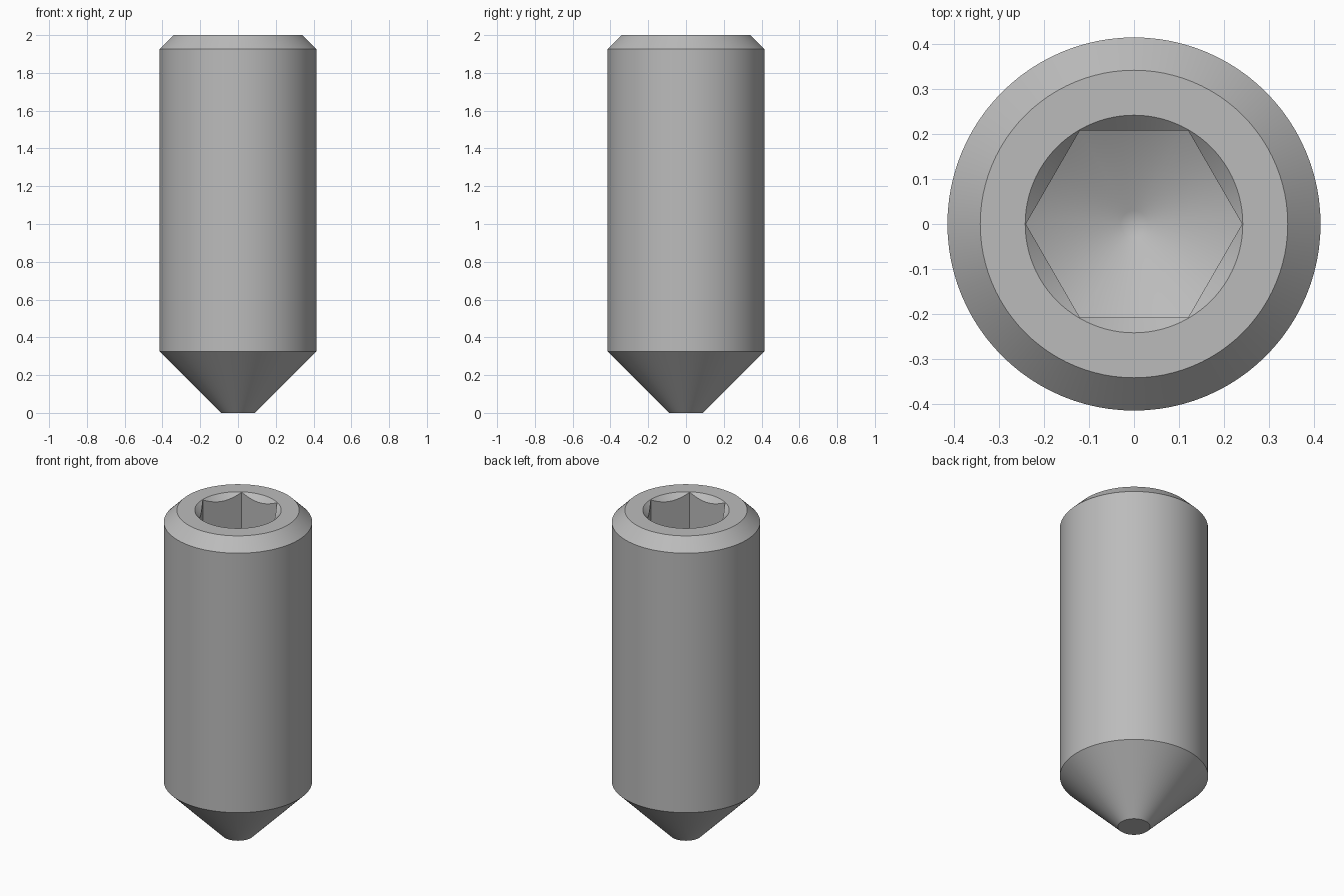
import bpy, bmesh, math
from mathutils import Matrix

SEGMENTS = 96

cube = bpy.data.objects.get("Cube")
if cube:
    bpy.data.objects.remove(cube, do_unlink=True)

steel = bpy.data.materials.new("grey_steel")
steel.use_nodes = True
GREY = (0.5, 0.5, 0.5, 1)
steel.diffuse_color = GREY
steel.node_tree.nodes["Principled BSDF"].inputs["Base Color"].default_value = GREY


def make_object(name, bm):
    bmesh.ops.recalc_face_normals(bm, faces=bm.faces)
    mesh = bpy.data.meshes.new(name)
    bm.to_mesh(mesh)
    bm.free()
    mesh.materials.append(steel)
    obj = bpy.data.objects.new(name, mesh)
    bpy.context.collection.objects.link(obj)
    return obj


def revolve(name, profile):
    """Turn a closed (radius, height) profile around the z axis."""
    bm = bmesh.new()
    verts = [bm.verts.new((r, 0, z)) for r, z in profile]
    edges = [bm.edges.new(pair) for pair in zip(verts, verts[1:])]
    bmesh.ops.spin(bm, geom=verts + edges, cent=(0, 0, 0), axis=(0, 0, 1),
                   angle=math.tau, steps=SEGMENTS)
    bmesh.ops.remove_doubles(bm, verts=bm.verts, dist=0.0001)
    return make_object(name, bm)


def boolean(target, cutter, operation):
    """Apply a boolean and discard the helper."""
    mod = target.modifiers.new("cut", 'BOOLEAN')
    mod.operation = operation
    mod.solver = 'EXACT'
    mod.object = cutter
    bpy.context.view_layer.objects.active = target
    bpy.ops.object.modifier_apply(modifier=mod.name)
    bpy.data.objects.remove(cutter, do_unlink=True)


# Turned body: blunt cone point, shank, top chamfer and socket countersink
body = revolve("screw_body", [
    (0, 0), (0.09, 0), (0.415, 0.325), (0.415, 1.927),
    (0.342, 2), (0.242, 2), (0.19, 1.948), (0, 1.948)])

# Hex socket with a conical drill-point floor
drill = revolve("socket_drill", [
    (0, 1.455), (0.03, 1.46), (0.26, 1.59), (0.26, 2.1), (0, 2.1)])
bm = bmesh.new()
bmesh.ops.create_cone(bm, cap_ends=True, segments=6, radius1=0.2405,
                      radius2=0.2405, depth=1,
                      matrix=Matrix.Translation((0, 0, 1.7))
                      @ Matrix.Rotation(math.pi / 6, 4, 'Z'))
# Put two hex corners on the x axis
if max(v.co.x for v in bm.verts) < 0.23:
    bmesh.ops.rotate(bm, verts=bm.verts, cent=(0, 0, 0),
                     matrix=Matrix.Rotation(math.pi / 6, 3, 'Z'))
socket = make_object("hex_socket", bm)
boolean(socket, drill, 'INTERSECT')
boolean(body, socket, 'DIFFERENCE')

# Smooth turned surfaces, crisp machined edges
bpy.ops.object.select_all(action='DESELECT')
body.select_set(True)
bpy.context.view_layer.objects.active = body
bpy.ops.object.shade_smooth_by_angle(angle=math.radians(32))
